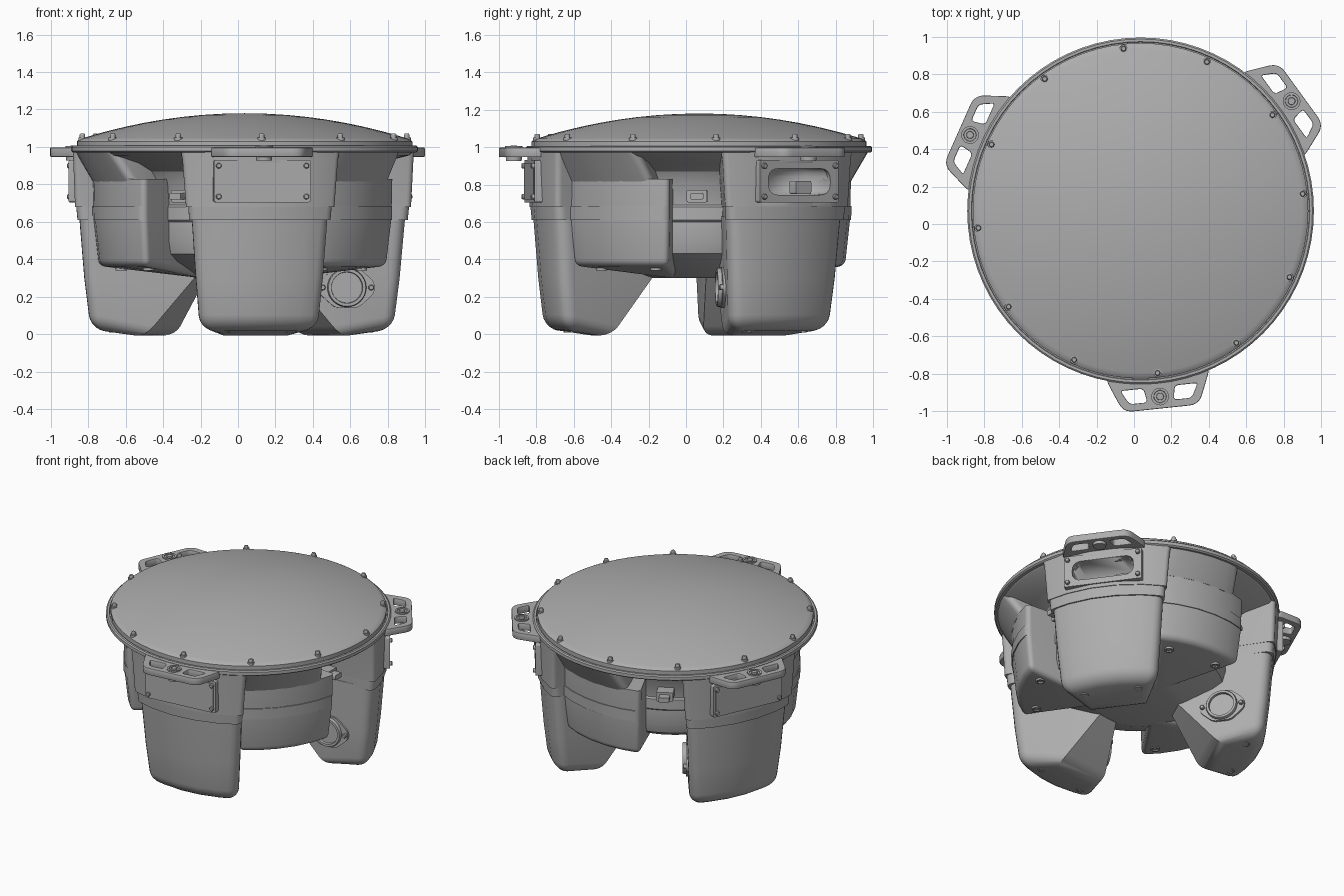
import bpy, bmesh, math
from mathutils import Matrix, Vector

cube = bpy.data.objects.get("Cube")
if cube:
    bpy.data.objects.remove(cube)

grey = bpy.data.materials.new("housing_grey")
grey.use_nodes = True
colour = (0.42, 0.42, 0.42, 1)
grey.diffuse_color = colour
grey.node_tree.nodes["Principled BSDF"].inputs["Base Color"].default_value = colour

CENTRE = Matrix.Translation((0.035, 0.07, 0))
UPRIGHT = Matrix(((0, 0, 1, 0), (1, 0, 0, 0), (0, 1, 0, 0), (0, 0, 0, 1)))  # flat shape facing outward


def turn(degrees):
    return CENTRE @ Matrix.Rotation(math.radians(degrees), 4, 'Z')


def smooth(obj, angle=32):
    bpy.ops.object.select_all(action='DESELECT')
    obj.select_set(True)
    bpy.context.view_layer.objects.active = obj
    bpy.ops.object.shade_smooth_by_angle(angle=math.radians(angle))


def add_mesh(name, bm, matrix):
    bmesh.ops.recalc_face_normals(bm, faces=bm.faces)
    mesh = bpy.data.meshes.new(name)
    bm.to_mesh(mesh)
    bm.free()
    mesh.materials.append(grey)
    obj = bpy.data.objects.new(name, mesh)
    bpy.context.collection.objects.link(obj)
    obj.matrix_world = matrix
    smooth(obj)
    return obj


def lathe(name, profile, matrix, steps=24):
    """Revolve (radius, height) points about z."""
    bm = bmesh.new()
    verts = [bm.verts.new((r, 0, z)) for r, z in profile]
    edges = [bm.edges.new(pair) for pair in zip(verts, verts[1:])]
    bmesh.ops.spin(bm, geom=verts + edges, cent=(0, 0, 0), axis=(0, 0, 1),
                   angle=math.tau, steps=steps)
    bmesh.ops.remove_doubles(bm, verts=bm.verts, dist=0.0005)
    return add_mesh(name, bm, matrix)


def sector(name, levels, matrix, bevel, round_base=False, arc=6):
    """Loft wedge sections: (inner z, inner x, inner half width, outer z, outer r, half angle)."""
    bm = bmesh.new()
    rings = []
    for zi, xi, ti, zo, ro, half in levels:
        h = math.radians(half)
        angles = [h * (2 * i / (arc - 1) - 1) for i in range(arc)]
        pts = [(ro * math.cos(a), ro * math.sin(a), zo) for a in angles]
        pts += [(xi, ti, zi), (xi, -ti, zi)]
        rings.append([bm.verts.new(p) for p in pts])
    for low, high in zip(rings, rings[1:]):
        for i in range(len(low)):
            j = (i + 1) % len(low)
            bm.faces.new((low[i], low[j], high[j], high[i]))
    bm.faces.new(rings[0])
    bm.faces.new(rings[-1])
    bmesh.ops.recalc_face_normals(bm, faces=bm.faces)
    top, base = set(rings[0]), set(rings[-1])
    edges = []
    for e in bm.edges:
        ends = set(e.verts)
        mid = (e.verts[0].co + e.verts[1].co) / 2
        flat = ends <= top or (ends <= base and not round_base)
        if e.calc_face_angle(0) > 0.6 and mid.xy.length > 0.45 and not flat:
            edges.append(e)
    bmesh.ops.bevel(bm, geom=edges, offset=bevel, segments=5, profile=0.5,
                    affect='EDGES', clamp_overlap=True)
    return add_mesh(name, bm, matrix)


def rounded(points, radius):
    """Round every corner of a flat polygon."""
    out = []
    pts = [Vector(p) for p in points]
    for i, p in enumerate(pts):
        prev, nxt = pts[i - 1] - p, pts[(i + 1) % len(pts)] - p
        a = p + prev.normalized() * min(radius, prev.length * 0.49)
        b = p + nxt.normalized() * min(radius, nxt.length * 0.49)
        for k in range(6):
            t = k / 5
            out.append(a * (1 - t) ** 2 + p * 2 * t * (1 - t) + b * t * t)
    return out


def rect(w, z0, z1):
    return [(-w, z0), (w, z0), (w, z1), (-w, z1)]


def plate(name, outlines, half_thick, matrix, soft=0.0):
    """Filled outline with holes, given thickness."""
    curve = bpy.data.curves.new(name, 'CURVE')
    curve.dimensions = '2D'
    curve.fill_mode = 'BOTH'
    curve.extrude = half_thick
    curve.bevel_depth = soft
    curve.bevel_resolution = 1
    for outline in outlines:
        spline = curve.splines.new('POLY')
        spline.points.add(len(outline) - 1)
        for point, p in zip(spline.points, outline):
            point.co = (p[0], p[1], 0, 1)
        spline.use_cyclic_u = True
    curve.materials.append(grey)
    obj = bpy.data.objects.new(name, curve)
    bpy.context.collection.objects.link(obj)
    obj.matrix_world = matrix
    bpy.ops.object.select_all(action='DESELECT')
    obj.select_set(True)
    bpy.context.view_layer.objects.active = obj
    bpy.ops.object.convert(target='MESH')
    smooth(bpy.context.object)
    return bpy.context.object


def move(x, y, z):
    return Matrix.Translation((x, y, z))


# Central body, rim and domed lid
lathe("core", [(0, .3), (.25, .3), (.3, .31), (.5, .39), (.56, .43), (.58, .5), (.58, .6), (.59, .61),
               (.59, .68), (.58, .69), (.595, .81), (.63, .87), (.72, .915), (.88, .955),
               (.905, .98), (0, .98)], CENTRE, 72)
lathe("rim", [(0, .97), (.915, .97), (.925, .978), (.925, 1), (.917, 1.007), (.903, 1.007),
              (.9, .998), (0, .998)], CENTRE, 72)
dome = [(.87 * math.sin(a), 1.045 + .135 * (1 - math.sin(a) ** 2))
        for a in [math.pi / 2 * (1 - i / 12) for i in range(13)]]
lathe("domed_lid", [(0, 1.0), (.895, 1.0), (.895, 1.03), (.885, 1.038)] + dome, CENTRE, 72)
for i in range(12):
    m = turn(6 + 30 * i) @ move(.87, 0, 1.035)
    lathe("lid_washer", [(0, 0), (.022, 0), (.022, .016), (0, .016)], m, 16)
    lathe("lid_bolt", [(0, 0), (.015, 0), (.015, .03), (.011, .036), (0, .036)], m, 12)

STUD = [(0, -.01), (.015, -.01), (.015, .01), (.011, .015), (0, .015)]
FOOT = [(0, .012), (.03, .012), (.03, -.005), (.02, -.005), (.018, .003), (0, .003)]
slot = [(.94, .08), (1.025, .065), (1.025, .17), (.94, .215)]

for n, angle in enumerate((-84, 36, 156)):
    here = turn(angle)
    # Leg, its seam band and the shoulder above it
    sector("leg", [(.63, .26, .08, .63, .887, 26.3), (.3, .26, .075, .3, .86, 25.4),
                   (-.02, .5, .2, .03, .828, 24.5)], here, .075, True)
    sector("leg_band", [(.685, .5, .215, .685, .902, 26.8), (.61, .5, .21, .61, .895, 26.6)], here, .055)
    shoulder = sector("shoulder", [(.98, .5, .25, .98, .92, 28.5), (.93, .5, .24, .93, .917, 28),
                                   (.68, .5, .215, .68, .907, 27)], here, .035)
    # Side panel with corner studs; one panel is an open window
    outlines = [rounded(rect(.26, .705, .93), .012)]
    opening = rounded(rect(.205, .745, .885), .065)
    if n == 1:
        outlines.append(opening)
        cutter = plate("window_cutter", [opening], .12, here @ move(.83, 0, 0) @ UPRIGHT)
        cut = shoulder.modifiers.new("window", 'BOOLEAN')
        cut.object = cutter
        cut.solver = 'EXACT'
        bpy.context.view_layer.objects.active = shoulder
        bpy.ops.object.modifier_apply(modifier=cut.name)
        bpy.data.objects.remove(cutter)
        plate("window_unit", [rounded(rect(.05, .75, .82), .01)], .03,
              here @ move(.77, .11, 0) @ UPRIGHT)
    plate("side_panel", outlines, .03, here @ move(.882, 0, 0) @ UPRIGHT)
    if n != 1:
        plate("panel_cover", [rounded(rect(.245, .72, .915), .015)], .004,
              here @ move(.912, 0, 0) @ UPRIGHT)
    for t in (-.235, .235):
        for z in (.735, .9):
            lathe("panel_stud", STUD, here @ move(.914, t, z) @ UPRIGHT, 12)

    # Carrying handle with two slots and a centre eyelet
    outer = [(.86, -.28), (1.055, -.2), (1.055, .2), (.86, .28)]
    mirrored = [(r, -t) for r, t in slot]
    plate("handle", [rounded(outer, .05), rounded(slot, .025), rounded(mirrored, .025)],
          .02, here @ move(0, 0, .972), .005)
    lathe("handle_eyelet", [(0, -.045), (.042, -.045), (.047, .02), (.047, .034), (.034, .034),
                            (.032, .027), (.02, .027), (.018, .036), (0, .036)],
          here @ move(.996, 0, .972), 24)

    # Side pod next to the leg, with a sloped shoulder that fades towards the open gap
    pod = turn(angle + 48)
    sector("pod", [(.83, .25, .04, .83, .812, 24.8), (.62, .25, .04, .62, .808, 24.6),
                   (.3, .25, .04, .365, .78, 23.8)], pod, .055, True)
    sector("pod_band", [(.685, .5, .17, .685, .815, 25), (.61, .5, .17, .61, .813, 24.9)], pod, .05)
    sector("pod_shoulder", [(.985, .5, .12, .985, .91, 18), (.95, .5, .13, .95, .89, 19),
                            (.815, .5, .16, .815, .812, 22.5)], turn(angle + 44), .05)

    # Recessed fixings under the leg and the pod
    for t in (-.18, .18):
        lathe("leg_fixing", FOOT, here @ move(.68, t, .014), 16)
        lathe("pod_fixing", FOOT, pod @ move(.64, t, .346), 16)

    # Connector in the open gap
    gap = turn(angle + 83)
    plate("connector_base", [rounded(rect(.055, .705, .77), .01)], .05, gap @ move(.62, 0, 0) @ UPRIGHT)
    plate("connector_plug", [rounded(rect(.035, .72, .755), .01)], .03, gap @ move(.69, 0, 0) @ UPRIGHT)

    # Round port with an eared flange on the leg's side
    side = here @ move(.515, -.217, .25) @ Matrix.Rotation(math.radians(-121), 4, 'Z')
    port = side @ UPRIGHT
    ears = [(-.15, -.03), (-.06, -.11), (.06, -.11), (.15, -.03),
            (.15, .03), (.06, .11), (-.06, .11), (-.15, .03)]
    plate("port_flange", [rounded(ears, .03)], .012, port)
    lathe("port_ring", [(0, .016), (.082, .016), (.084, .034), (.1, .034), (.104, .026), (.104, 0)], port, 32)
    for t in (-.13, .13):
        lathe("port_stud", STUD, port @ move(t, 0, .016), 12)
